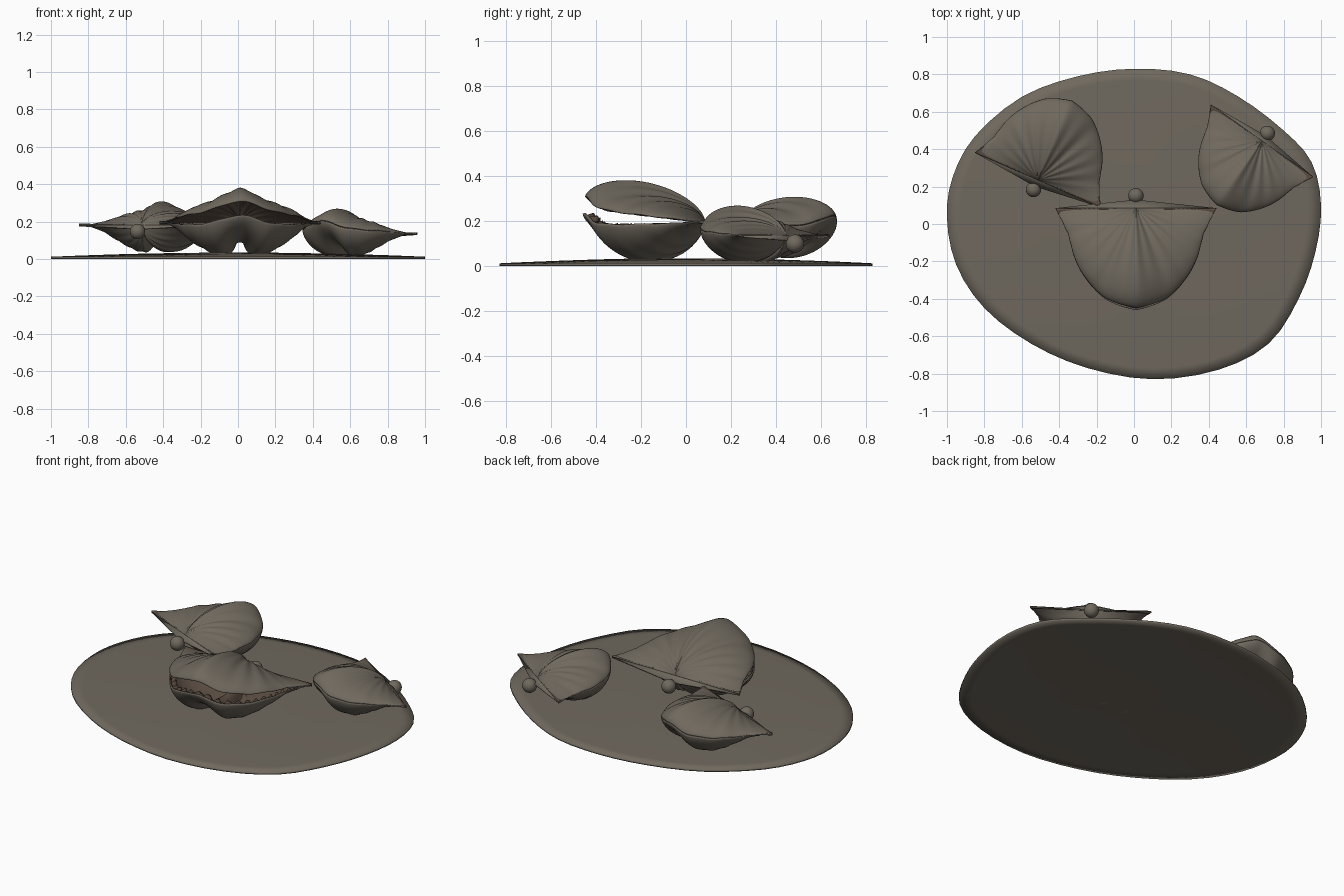
import bpy, bmesh, math
from math import sin, cos, exp, pi, radians
from mathutils import Matrix, Vector

if "Cube" in bpy.data.objects:
    bpy.data.objects.remove(bpy.data.objects["Cube"], do_unlink=True)


def material(name, rgb):
    m = bpy.data.materials.new(name)
    m.use_nodes = True
    m.diffuse_color = (*rgb, 1)
    bsdf = m.node_tree.nodes["Principled BSDF"]
    bsdf.inputs["Base Color"].default_value = (*rgb, 1)
    bsdf.inputs["Roughness"].default_value = 0.8
    return m


GREY = material("warm stone grey", (0.16, 0.14, 0.112))
BROWN = material("inner shell brown", (0.10, 0.07, 0.052))


def finish(name, bm, mats, matrix=Matrix(), angle=50):
    me = bpy.data.meshes.new(name)
    bm.to_mesh(me)
    bm.free()
    for m in mats:
        me.materials.append(m)
    ob = bpy.data.objects.new(name, me)
    bpy.context.collection.objects.link(ob)
    ob.matrix_world = matrix
    bpy.ops.object.select_all(action='DESELECT')
    ob.select_set(True)
    bpy.context.view_layer.objects.active = ob
    bpy.ops.object.shade_smooth_by_angle(angle=radians(angle))
    return ob


def grid(point, us, vs, flip=False):
    """Surface through point(u, v)."""
    bm = bmesh.new()
    rows = [[bm.verts.new(point(u, v)) for u in us] for v in vs]
    for a, b in zip(rows, rows[1:]):
        for i in range(len(us) - 1):
            quad = [a[i], a[i + 1], b[i + 1], b[i]]
            bm.faces.new(quad[::-1] if flip else quad)
    bmesh.ops.remove_doubles(bm, verts=bm.verts, dist=0.0003)
    return bm


# Sea bed slab: thin domed sheet with an uneven oval outline
SHORE = [Vector(p) for p in (
    (1, .1), (.95, .33), (.8, .5), (.56, .68), (.3, .8), (0, .83), (-.3, .79),
    (-.6, .68), (-.85, .47), (-.97, .25), (-1, .03), (-.95, -.22), (-.8, -.45),
    (-.55, -.64), (-.25, -.77), (.1, -.83), (.45, -.78), (.72, -.64), (.88, -.4),
    (.97, -.15))]


def shore(t):
    n = len(SHORE)
    i = int(t) % n
    f = t - int(t)
    a, b, c, d = (SHORE[(i + k) % n] for k in (-1, 0, 1, 2))
    return b + f * .5 * (c - a + f * (2 * a - 5 * b + 4 * c - d + f * (3 * (b - c) + d - a)))


def slab_point(u, s):
    p = shore(u) * s
    ripple = .0015 * sin(9 * p.x + 4 * p.y) * sin(7 * p.y) * (1 - s)
    return (p.x, p.y, .012 + .022 * (1 - s * s) + ripple)


bm = grid(slab_point, [i / 3 for i in range(len(SHORE) * 3 + 1)], [i / 14 for i in range(15)], True)
bmesh.ops.recalc_face_normals(bm, faces=bm.faces)
if sum(f.normal.z for f in bm.faces) < 0:
    bmesh.ops.reverse_faces(bm, faces=bm.faces)
slab = finish("sea_bed", bm, [GREY])
mod = slab.modifiers.new("thickness", 'SOLIDIFY')
mod.thickness = .012
mod.offset = -1

# Fan outline: (degrees from the front, radius from the hinge centre)
FAN = [(0, .545), (18, .515), (34, .467), (48, .43), (60, .4), (69, .387), (80, .4), (90, .43)]


def fan_radius(u):
    a = abs(math.degrees(u))
    for (a0, r0), (a1, r1) in zip(FAN, FAN[1:]):
        if a <= a1 + 1e-6:
            return r0 + (r1 - r0) * (a - a0) / (a1 - a0)
    return FAN[-1][1]


def bell(u, width):
    return exp(-(u / radians(width)) ** 2)


def rim_height(u):
    # Lifted fold in the middle, dipping slightly towards the sides
    return .05 * bell(u, 15) - .012 * cos(u) + .003 * sin(17 * u) * cos(u)


def valve_point(u, r, upper):
    if upper:
        crown = .095 * cos(u) + .03 * bell(u, 14)
    else:
        crown = -.19 * cos(u) + .08 * bell(u, 11)
    bulge = max(0, 4 * r * (1 - r)) ** .6
    ribs = .0045 * cos(24 * u) * cos(u) * r * (1 - r) * 4
    R = fan_radius(u) * r
    z = rim_height(u) * r * r + crown * bulge + (ribs if upper else -ribs)
    return (R * sin(u), -R * cos(u), z)


US = [radians(-90 + 180 * i / 96) for i in range(97)]
RS = [.5 - .5 * cos(pi * i / 28) for i in range(29)]


def clam(prefix, x, y, z, turn, scale, tilt, opening):
    base = (Matrix.Translation((x, y, z)) @ Matrix.Rotation(radians(turn), 4, 'Z')
            @ Matrix.Rotation(radians(-tilt), 4, 'X') @ Matrix.Scale(scale, 4))
    # Two ribbed valves with brown insides
    for part, upper in (("upper_valve", True), ("lower_valve", False)):
        swing = Matrix.Rotation(radians(-opening if upper else 0), 4, 'X')
        bm = grid(lambda u, r: valve_point(u, r, upper), US, RS)
        bm.normal_update()
        if (sum(f.normal.z for f in bm.faces) > 0) != upper:
            bmesh.ops.reverse_faces(bm, faces=bm.faces)
        ob = finish(f"{prefix}_{part}", bm, [GREY, BROWN], base @ swing)
        mod = ob.modifiers.new("thickness", 'SOLIDIFY')
        mod.thickness = .008
        mod.offset = -1
        mod.material_offset = 1

    # Frilled lip just inside the lower rim, one strip per side
    def frill_point(u, v):
        R = fan_radius(u) * (.97 - .06 * v + .008 * sin(70 * u))
        return (R * sin(u), -R * cos(u), rim_height(u) - .008 + .012 * v * sin(55 * u))

    bm = grid(frill_point, US[6:91], [0, .5, 1])
    ob = finish(f"{prefix}_frill", bm, [BROWN], base, 180)
    ob.modifiers.new("thickness", 'SOLIDIFY').thickness = .004

    # Thin triangular ligament behind the hinge
    bm = bmesh.new()
    bm.faces.new([bm.verts.new(p) for p in ((-.43, 0, 0), (.43, 0, 0), (0, .045, -.02))])
    ob = finish(f"{prefix}_ligament", bm, [GREY], base)
    ob.modifiers.new("thickness", 'SOLIDIFY').thickness = .01

    # Pearl resting against the hinge
    bm = bmesh.new()
    bmesh.ops.create_uvsphere(bm, u_segments=24, v_segments=14, radius=.041 / scale)
    finish(f"{prefix}_pearl", bm, [GREY], base @ Matrix.Translation((0, .066, -.04)), 180)


clam("front_clam", .01, .085, .195, 0, 1, 0, 8)
clam("right_clam", -.515, .235, .182, 156.5, .85, 1, 0.5)
clam("left_clam", .685, .445, .135, -35.3, .78, 5, 0.5)
